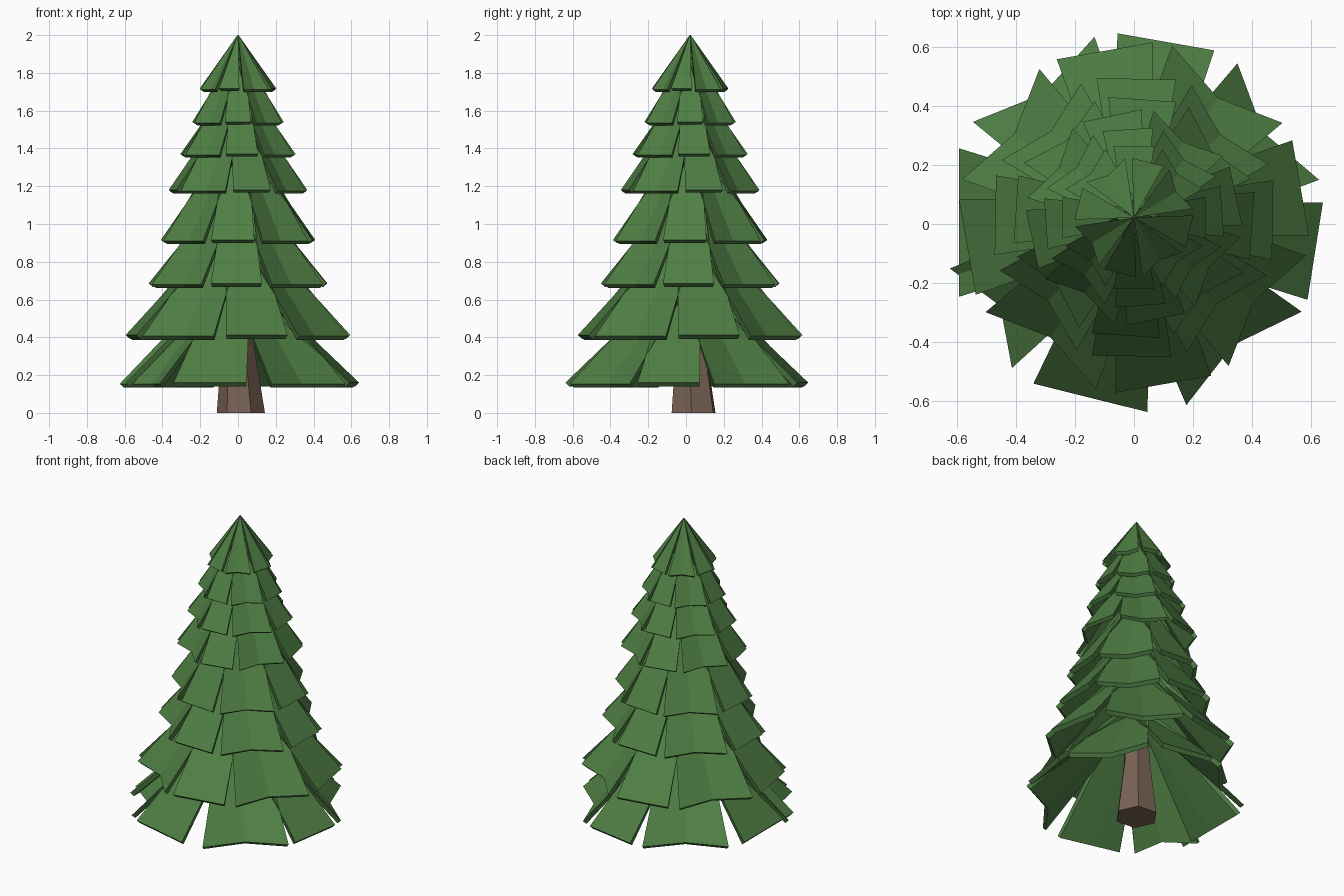
import bpy, bmesh, math
from mathutils import Vector

if "Cube" in bpy.data.objects:
    bpy.data.objects.remove(bpy.data.objects["Cube"])

def material(name, rgb):
    m = bpy.data.materials.new(name)
    m.diffuse_color = (*rgb, 1)
    m.use_nodes = True
    m.node_tree.nodes["Principled BSDF"].inputs["Base Color"].default_value = m.diffuse_color
    return m

green = material("needle green", (0.078, 0.21, 0.058))
brown = material("bark brown", (0.19, 0.122, 0.092))

def finish(bm, name, mat):
    bmesh.ops.recalc_face_normals(bm, faces=bm.faces)
    me = bpy.data.meshes.new(name)
    bm.to_mesh(me)
    bm.free()
    me.materials.append(mat)
    ob = bpy.data.objects.new(name, me)
    bpy.context.collection.objects.link(ob)
    return ob

def bough(bm, centre, ang, half, r_out, r_mid, z_out, r_in, h_in, z_in, thick):
    """Thick wedge-shaped slab: two facets meeting on a centre line."""
    slope = math.atan2(z_in - z_out, r_out - r_in)
    rings = []
    for layer in (0, 1):
        # underside is shifted inward, square to the slope
        dr = layer * thick * math.sin(slope)
        dz = layer * thick * math.cos(slope)
        pts = []
        for r, rm, z, h, d in ((r_out, r_mid, z_out, half, dr),
                               (r_in, r_in * math.cos(h_in), z_in, h_in, min(dr, r_in * 0.2))):
            for a, rad in ((-h, r), (0, rm), (h, r)):
                q = rad - d
                pts.append(bm.verts.new(centre + Vector((q * math.cos(ang + a), q * math.sin(ang + a), z - dz))))
        rings.append(pts)
    t, b = rings
    for i in (0, 1):
        bm.faces.new((t[i], t[i + 1], t[i + 4], t[i + 3]))
        bm.faces.new((b[i], b[i + 3], b[i + 4], b[i + 1]))
    rim = [0, 1, 2, 5, 4, 3]
    for i, j in zip(rim, rim[1:] + rim[:1]):
        bm.faces.new((t[i], b[i], b[j], t[j]))

# Tiers of boughs: outer radius, edge height, apex height, direction of a flat bough
tiers = [
    (0.645, 0.160, 0.76, -103),
    (0.598, 0.412, 1.05, -80),
    (0.490, 0.685, 1.27, -91),
    (0.418, 0.915, 1.50, -94),
    (0.368, 1.180, 1.70, -78),
    (0.312, 1.370, 1.80, -86),
    (0.252, 1.540, 1.93, -90),
    (0.202, 1.718, 2.00, -104),
]
# Direction and half width of the lowest boughs, which are less regular
lowest = [(-104, 18), (-51, 23), (-9, 15), (35, 22), (80, 15), (125, 23), (180, 23), (212, 18)]

for n, (r, z, apex, rot) in enumerate(tiers):
    bm = bmesh.new()
    last = n == len(tiers) - 1
    centre = Vector((0, 0.005 if n == 0 else 0.022, 0))
    for k in range(8):
        notched = k % 2
        deg, half = lowest[k] if n == 0 else (rot + 45 * k, 22.5 if notched else 16)
        half = math.radians(half)
        # boughs overlap near the trunk, those of the top tier meet in a point
        r_in, h_in = (0.003, math.radians(24)) if last else (0.15 * r, math.radians(74 if notched else 58))
        z_in = apex if last else apex - (apex - z) * r_in * math.cos(h_in) / r
        # flat boughs have a straight edge, the others fold inward
        rm = r * (0.83 if notched else math.cos(half))
        bough(bm, centre, math.radians(deg), half, r, rm, z - 0.006 * notched,
              r_in, h_in, z_in, 0.03 if n < 4 else 0.024)
    finish(bm, f"bough_tier_{n + 1}", green)

# Tapered, slightly leaning six-sided trunk
bm = bmesh.new()
loops = []
for x, y, z, rad in ((0.015, 0.04, 0, 0.128), (0.0, 0.025, 0.36, 0.085), (0, 0.02, 0.95, 0.05)):
    loops.append([bm.verts.new((x + rad * math.cos(math.radians(60 * i - 5)),
                                y + rad * math.sin(math.radians(60 * i - 5)), z)) for i in range(6)])
for a, b in zip(loops, loops[1:]):
    for i in range(6):
        j = (i + 1) % 6
        bm.faces.new((a[i], a[j], b[j], b[i]))
bm.faces.new(loops[0][::-1])
bm.faces.new(loops[-1])
finish(bm, "trunk", brown)
